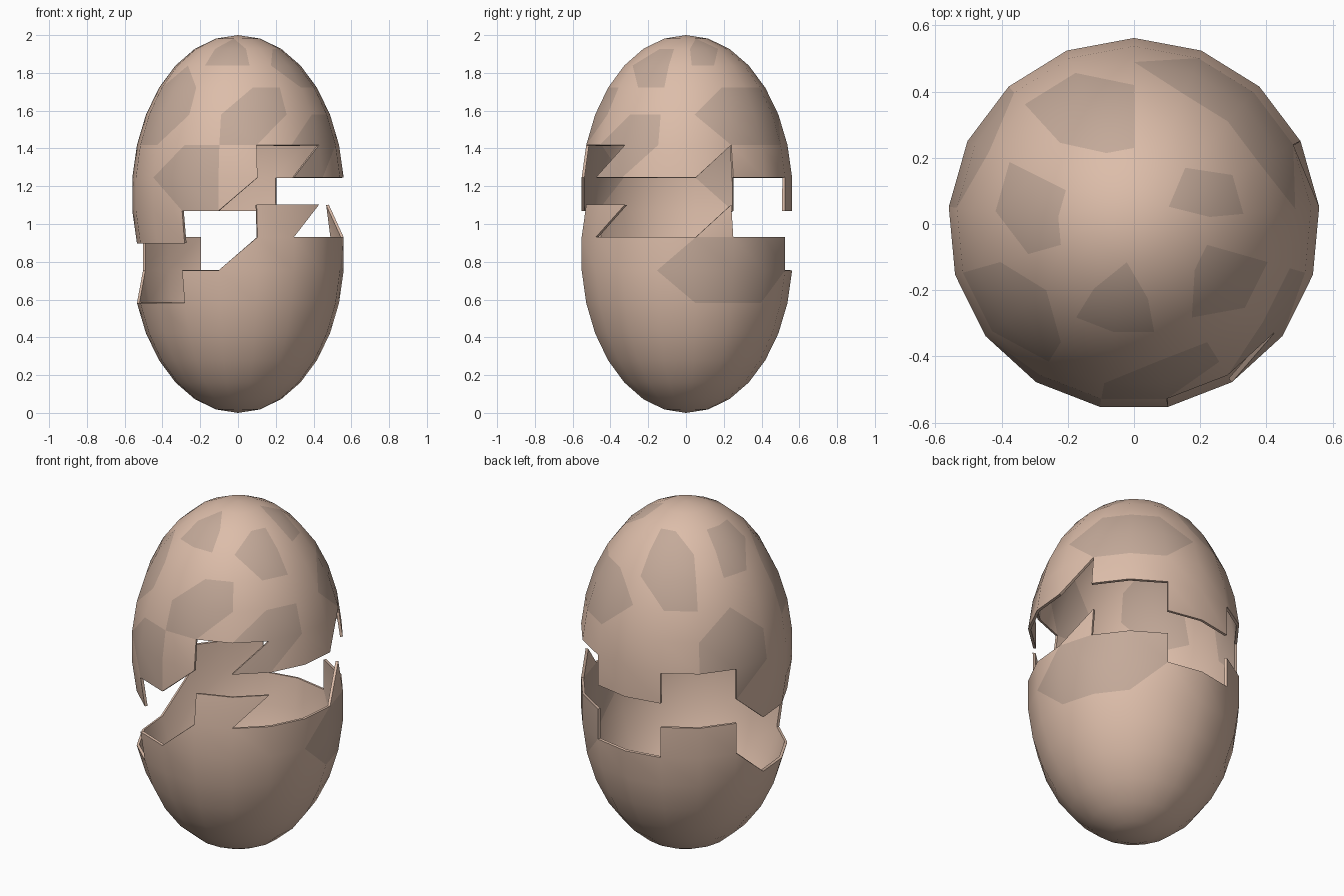
import bpy, bmesh, math

if "Cube" in bpy.data.objects:
    bpy.data.objects.remove(bpy.data.objects["Cube"])

SIDES, RINGS = 17, 15          # low-poly sphere grid
R, H, GAP = 0.565, 0.842, 0.316  # radius, half height, lift of the upper half

# crack line in (column, ring) grid steps, once around the egg
CRACK = [(0, 7), (1, 7), (1, 8), (3, 8), (3, 9), (4, 8), (7, 8), (6, 9), (8, 9), (8, 8),
         (9, 7), (10, 7), (10, 6), (13, 6), (14, 7), (14, 8), (16, 8), (16, 7), (17, 7)]
LOWER = CRACK + [(17, 0), (0, 0)]

# darker spots as outlines on the same grid
LOW_SPOTS = [
    [(11, 8), (10, 9), (9, 9), (9, 7), (10, 7)],
    [(7, 9), (6, 10), (5, 10), (5, 9), (6, 8), (7, 8), (6, 9)],
    [(15, 9), (14, 10), (13, 9), (13, 8), (14, 7), (14, 8), (15, 8)],
    [(8, 11), (7, 11), (7, 10), (8, 9), (9, 9), (9, 10)],
    [(0, 10), (1, 11), (3, 11), (4, 10), (3, 9), (1, 9)],
]
HIGH_SPOTS = [
    [(12, 11), (11, 12), (10, 11), (10, 10), (11, 9), (12, 9)],
    [(9, 14), (8, 13), (8, 12), (10, 12), (10, 13)],
    [(5, 13), (5, 11), (6, 11), (7, 12), (6, 13)],
    [(3, 14), (2, 13), (3, 12), (4, 12), (4, 13)],
    [(15, 10), (16, 10), (17, 11), (17, 13), (16, 13), (15, 12)],
    [(14, 11), (14, 13), (12, 13), (12, 12), (13, 11)],
]
BOTTOM_SPOTS = [[(5, 7), (4, 8), (1, 8), (1, 7), (2, 6), (4, 6)]]


def edges(poly):
    return zip(poly, poly[1:] + poly[:1])


def inside(poly, x, y):
    hit = False
    for (x1, y1), (x2, y2) in edges(poly):
        if (y1 > y) != (y2 > y) and x < x1 + (y - y1) * (x2 - x1) / (y2 - y1):
            hit = not hit
    return hit


def material(name, color):
    m = bpy.data.materials.new(name)
    m.diffuse_color = color
    m.use_nodes = True
    m.node_tree.nodes["Principled BSDF"].inputs["Base Color"].default_value = m.diffuse_color
    return m


shell_mat = material("shell", (0.72, 0.51, 0.40, 1))
spot_mat = material("spot", (0.55, 0.40, 0.32, 1))


def cells(spots):
    """Grid quads, split where an outline runs diagonally."""
    cuts = {frozenset(e) for p in [LOWER] + spots for e in edges(p)}
    for i in range(SIDES):
        for k in range(RINGS):
            a, b, c, d = (i, k), (i, k + 1), (i + 1, k + 1), (i + 1, k)
            if frozenset((a, c)) in cuts:
                yield from ((a, b, c), (a, c, d))
            elif frozenset((b, d)) in cuts:
                yield from ((a, b, d), (b, c, d))
            else:
                yield (a, b, c, d)


def half_shell(name, keep_lower, lift, spots):
    bm = bmesh.new()
    verts = {}

    def vert(i, k):
        key = (0 if k in (0, RINGS) else i % SIDES, k)
        if key not in verts:
            az = 2 * math.pi * i / SIDES
            lat = math.pi * (k / RINGS - 0.5)
            r = R * math.cos(lat)
            verts[key] = bm.verts.new((r * math.sin(az), r * math.cos(az),
                                       H * (1 + math.sin(lat)) + lift))
        return verts[key]

    for cell in cells(spots):
        cx = sum(p[0] for p in cell) / len(cell)
        cy = sum(p[1] for p in cell) / len(cell)
        if inside(LOWER, cx, cy) != keep_lower:
            continue
        f = bm.faces.new(list(dict.fromkeys(vert(*p) for p in cell)))
        f.material_index = int(any(inside(s, cx, cy) for s in spots))
    me = bpy.data.meshes.new(name)
    bm.to_mesh(me)
    bm.free()
    me.materials.append(shell_mat)
    me.materials.append(spot_mat)
    ob = bpy.data.objects.new(name, me)
    bpy.context.collection.objects.link(ob)
    # shell thickness, inwards
    mod = ob.modifiers.new("thickness", 'SOLIDIFY')
    mod.thickness = 0.015
    mod.offset = -1
    bpy.ops.object.select_all(action='DESELECT')
    ob.select_set(True)
    bpy.context.view_layer.objects.active = ob
    bpy.ops.object.modifier_apply(modifier=mod.name)
    bpy.ops.object.shade_smooth_by_angle(angle=math.radians(40))


half_shell("lower_eggshell", True, 0, BOTTOM_SPOTS)
half_shell("upper_eggshell", False, GAP, LOW_SPOTS + HIGH_SPOTS)
